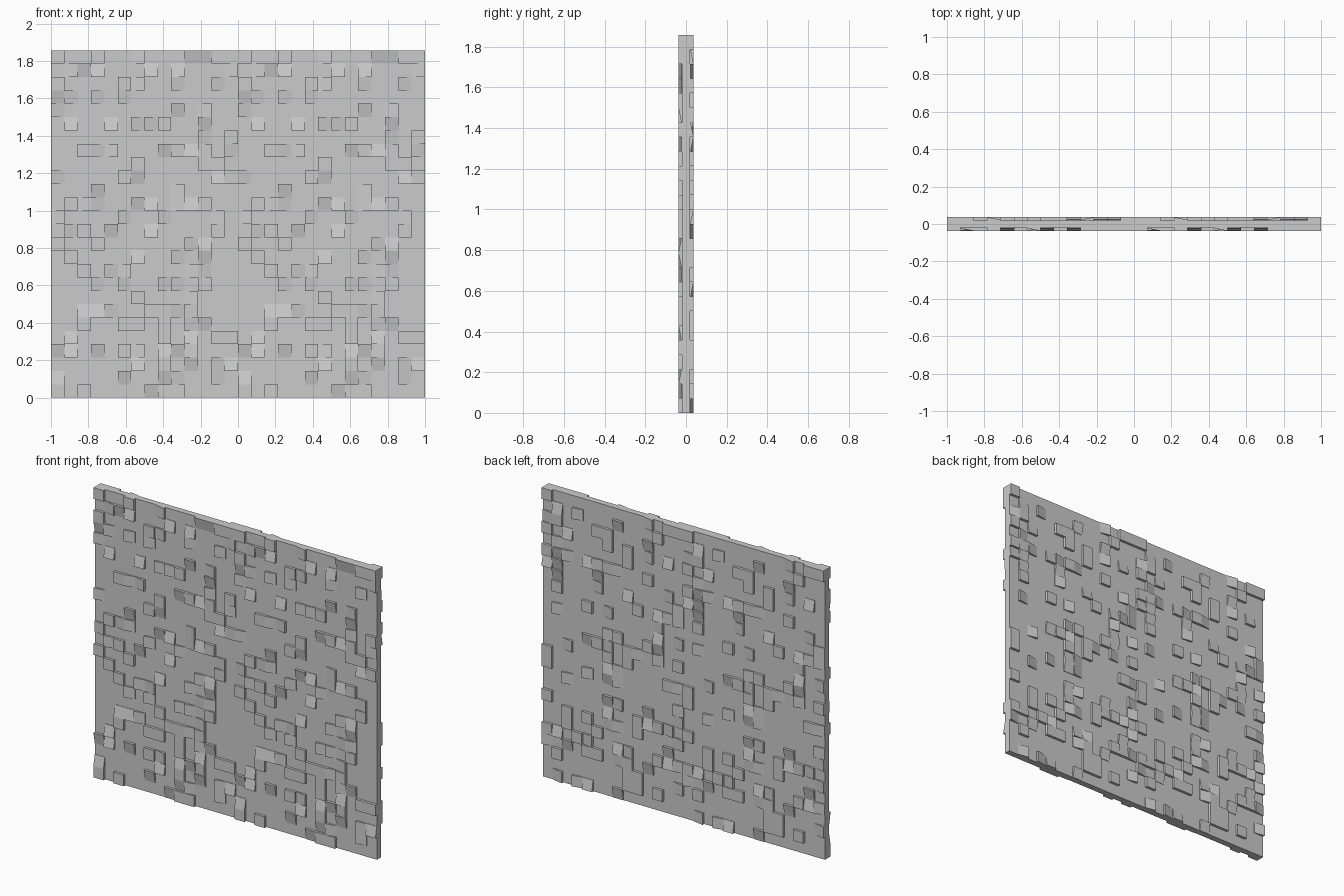
import bpy, bmesh, random

if "Cube" in bpy.data.objects:
    bpy.data.objects.remove(bpy.data.objects["Cube"])

COLS, ROWS = 28, 26          # square tile grid
C = 2.0 / COLS               # tile size
BASE, TOP = 0.020, 0.037     # plate half thickness, highest tile face
PERIOD = 14                  # pattern repeats every half width


def make_object(name, bm):
    bmesh.ops.recalc_face_normals(bm, faces=bm.faces)
    me = bpy.data.meshes.new(name)
    bm.to_mesh(me)
    bm.free()
    ob = bpy.data.objects.new(name, me)
    bpy.context.collection.objects.link(ob)
    return ob


def block(bm, x, z, w, h, y0, heights):
    """Block from depth y0 to four corner depths (order: LB, RB, RT, LT)."""
    pts = [(x, z), (x + w, z), (x + w, z + h), (x, z + h)]
    lo = [bm.verts.new((px, y0, pz)) for px, pz in pts]
    hi = [bm.verts.new((p[0], y, p[1])) for p, y in zip(pts, heights)]
    bm.faces.new(lo)
    bm.faces.new(hi)
    for i in range(4):
        j = (i + 1) % 4
        bm.faces.new((lo[i], lo[j], hi[j], hi[i]))


# Core plate
bm = bmesh.new()
block(bm, -1, 0, 2, ROWS * C, -BASE, [BASE] * 4)
make_object("wall_plate", bm)

# Raised tile shapes: flat, or sloping towards one side
L, H = BASE + 0.003, TOP
SHAPES = [(H, H, H, H), (H, H, L, L), (L, L, H, H), (L, H, H, L), (H, L, L, H)]


def tile_layer(name, side, seed):
    rng = random.Random(seed)
    pattern = {}
    for r in range(ROWS):
        for c in range(PERIOD):
            if rng.random() < 0.36:
                pattern[r, c] = rng.choices(SHAPES, (3, 2, 2, 2, 2))[0]
    # full-height tiles at the upper corners
    pattern[ROWS - 1, 0] = pattern[ROWS - 1, PERIOD - 1] = SHAPES[0]
    bm = bmesh.new()
    for r in range(ROWS):
        for c in range(COLS):
            shape = pattern.get((r, c % PERIOD))
            if shape:
                block(bm, -1 + c * C, r * C, C, C, side * (BASE - 0.001),
                      [side * h for h in shape])
    make_object(name, bm)


tile_layer("front_tiles", -1, 4)
tile_layer("back_tiles", 1, 11)
